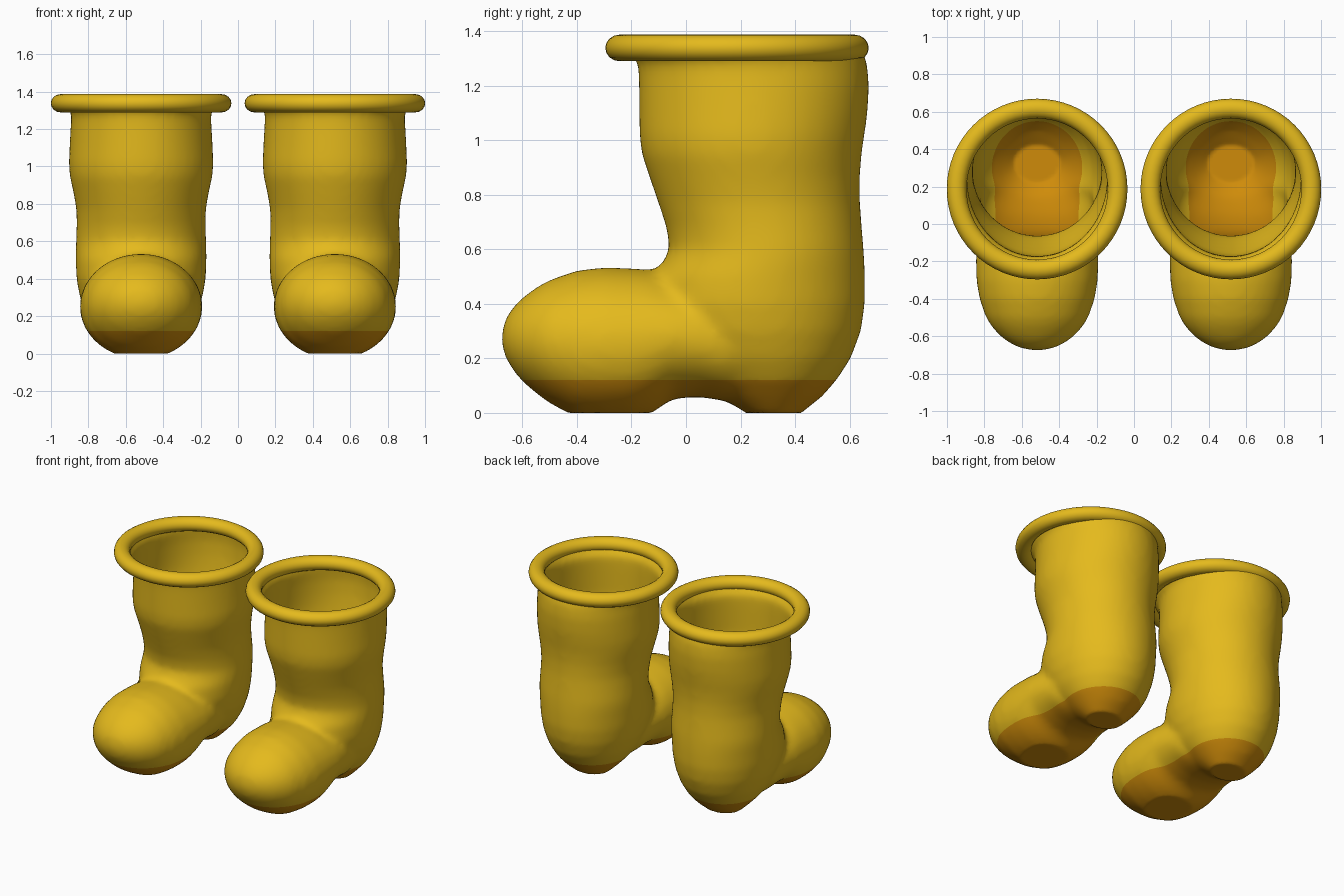
import bpy, bmesh, math

if "Cube" in bpy.data.objects:
    bpy.data.objects.remove(bpy.data.objects["Cube"])

SPACING = 0.518   # half distance between the boots
SOLE_TOP = 0.12
SHAFT_TOP = 1.335


def material(name, color):
    m = bpy.data.materials.new(name)
    m.diffuse_color = (*color, 1)
    m.use_nodes = True
    m.node_tree.nodes["Principled BSDF"].inputs["Base Color"].default_value = m.diffuse_color
    return m


yellow = material("yellow rubber", (0.78, 0.49, 0.012))
brown = material("orange brown sole", (0.62, 0.26, 0.003))


def loft(bm, rings):
    """Join equal-length rings of points into a closed tube."""
    rows = [[bm.verts.new(p) for p in ring] for ring in rings]
    n = len(rows[0])
    for a, b in zip(rows, rows[1:]):
        for i in range(n):
            j = (i + 1) % n
            bm.faces.new((a[i], a[j], b[j], b[i]))
    bm.faces.new(rows[0][::-1])
    bm.faces.new(rows[-1])


angles = [math.tau * i / 48 for i in range(48)]

# Shaft and heel: height, front y, back y, half width
shaft = [(-0.03, 0.26, 0.39, 0.08), (0.0, 0.22, 0.425, 0.13), (0.06, 0.12, 0.50, 0.19),
         (0.12, 0.05, 0.553, 0.245), (0.2, -0.04, 0.605, 0.292), (0.3, -0.11, 0.642, 0.328),
         (0.4, -0.14, 0.657, 0.346), (0.5, -0.12, 0.657, 0.35), (0.55, -0.085, 0.655, 0.35),
         (0.6, -0.06, 0.652, 0.348),
         (0.68, -0.072, 0.645, 0.345), (0.77, -0.102, 0.638, 0.346), (0.86, -0.133, 0.637, 0.362),
         (0.95, -0.163, 0.644, 0.382), (1.02, -0.171, 0.655, 0.387), (1.1, -0.172, 0.666, 0.383),
         (1.2, -0.173, 0.672, 0.378), (1.29, -0.176, 0.664, 0.372), (1.325, -0.215, 0.645, 0.402),
         (1.45, -0.22, 0.64, 0.405)]

# Foot: y, top, bottom, half width
foot = [(-0.677, 0.295, 0.245, 0.03), (-0.66, 0.35, 0.20, 0.10), (-0.635, 0.387, 0.157, 0.15),
        (-0.6, 0.422, 0.115, 0.198), (-0.55, 0.46, 0.072, 0.243), (-0.5, 0.488, 0.035, 0.274),
        (-0.4, 0.522, -0.018, 0.309), (-0.3, 0.534, -0.03, 0.325), (-0.2, 0.53, -0.028, 0.328),
        (-0.13, 0.525, -0.005, 0.326), (-0.05, 0.5, 0.052, 0.322), (0.05, 0.48, 0.058, 0.312),
        (0.15, 0.45, 0.042, 0.295), (0.25, 0.38, 0.02, 0.22)]

bm = bmesh.new()
loft(bm, [[(w * math.cos(a), (f + b) / 2 + (b - f) / 2 * math.sin(a), z) for a in angles]
          for z, f, b, w in shaft])
loft(bm, [[(w * math.cos(a), y, (t + b) / 2 + (t - b) / 2 * math.sin(a)) for a in angles]
          for y, t, b, w in foot])
bmesh.ops.recalc_face_normals(bm, faces=bm.faces)
mesh = bpy.data.meshes.new("boot")
bm.to_mesh(mesh)
bm.free()

# Fuse the shaft and foot, softening the ankle
blank = bpy.data.objects.new("boot_blank", mesh)
bpy.context.collection.objects.link(blank)
remesh = blank.modifiers.new("fuse", 'REMESH')
remesh.mode = 'VOXEL'
remesh.voxel_size = 0.02
soften = blank.modifiers.new("soften", 'SMOOTH')
soften.factor = 0.5
soften.iterations = 12
bpy.context.view_layer.update()
boot = bpy.data.meshes.new_from_object(blank.evaluated_get(bpy.context.evaluated_depsgraph_get()))
bpy.data.objects.remove(blank)
boot.materials.clear()
boot.materials.append(yellow)
boot.materials.append(brown)

# Open the top, flatten the tread and colour the sole
bm = bmesh.new()
bm.from_mesh(boot)
for z, clear in ((SHAFT_TOP, True), (SOLE_TOP, False)):
    bmesh.ops.bisect_plane(bm, geom=bm.verts[:] + bm.edges[:] + bm.faces[:],
                           plane_co=(0, 0, z), plane_no=(0, 0, 1), clear_outer=clear)
for v in bm.verts:
    v.co.z = max(v.co.z, 0)
for f in bm.faces:
    f.smooth = True
    f.material_index = int(f.calc_center_median().z < SOLE_TOP)
bm.to_mesh(boot)
bm.free()

for side, x in (("left", -SPACING), ("right", SPACING)):
    ob = bpy.data.objects.new(side + "_boot", boot)
    ob.location.x = x
    bpy.context.collection.objects.link(ob)
    # Rolled rim around the opening, slightly flattened
    bpy.ops.mesh.primitive_torus_add(location=(x, 0.187, 1.338), major_radius=0.43,
                                     minor_radius=0.053, major_segments=64, minor_segments=16)
    rim = bpy.context.object
    rim.name = side + "_rim"
    rim.scale.z = 0.92
    rim.data.materials.append(yellow)
    bpy.ops.object.shade_smooth()
